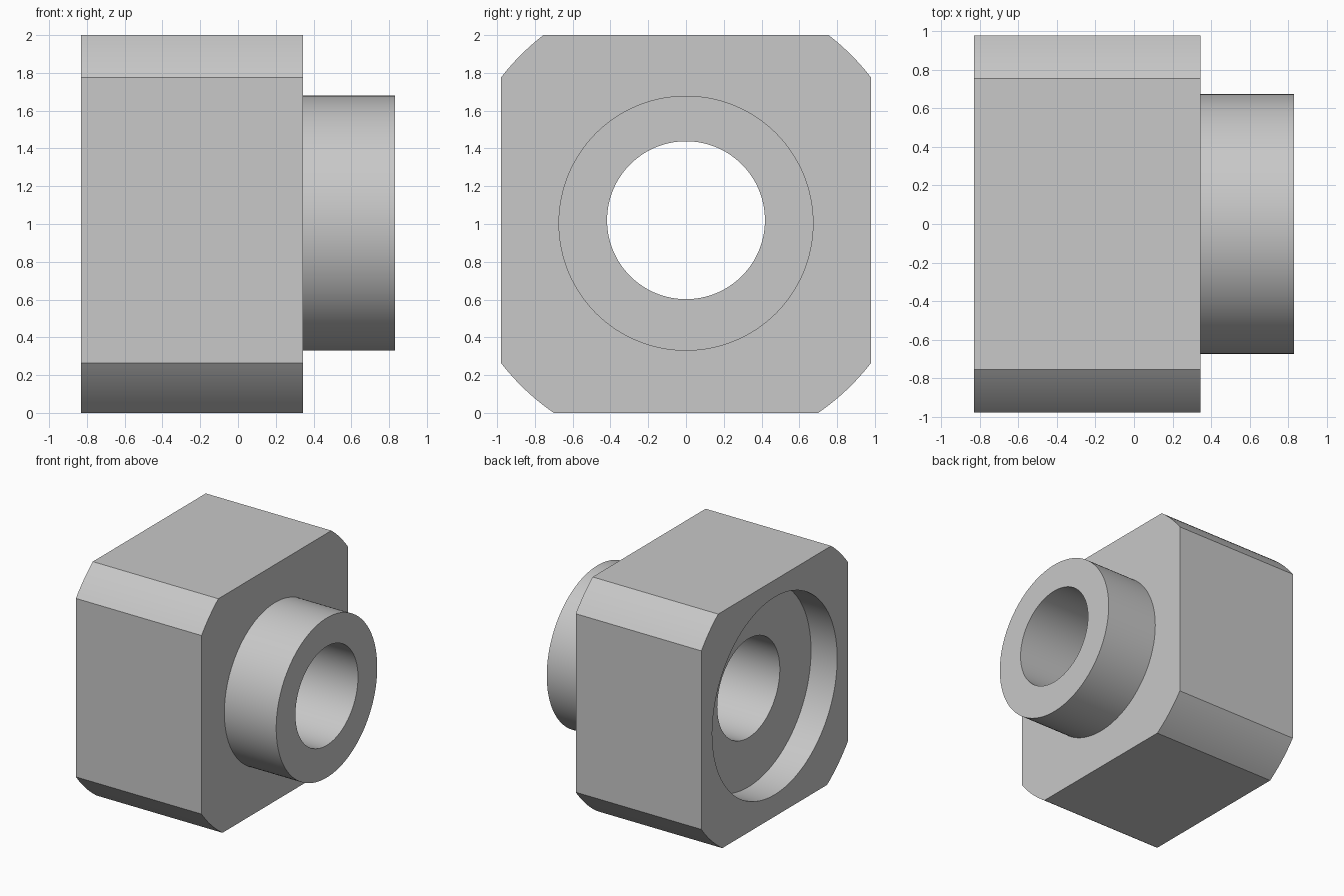
import bpy, bmesh, math

if "Cube" in bpy.data.objects:
    bpy.data.objects.remove(bpy.data.objects["Cube"])

X_BACK, X_FLOOR, X_FACE, X_END = -0.83, -0.585, 0.345, 0.83
AXIS_Z, BOSS_Z = 1.02, 1.004          # bore axis and slightly lower boss axis
HALF_W, HEIGHT, CORNER_R = 0.98, 2.0, 1.237

grey = bpy.data.materials.new("plain grey")
grey.diffuse_color = (0.578, 0.578, 0.578, 1)
grey.use_nodes = True
grey.node_tree.nodes["Principled BSDF"].inputs["Base Color"].default_value = grey.diffuse_color


def extrude_x(name, profile, x0, x1):
    """Solid made from a (y, z) outline extruded along x."""
    bm = bmesh.new()
    face = bm.faces.new([bm.verts.new((x0, y, z)) for y, z in profile])
    moved = bmesh.ops.extrude_face_region(bm, geom=[face])["geom"]
    verts = [g for g in moved if isinstance(g, bmesh.types.BMVert)]
    bmesh.ops.translate(bm, verts=verts, vec=(x1 - x0, 0, 0))
    bmesh.ops.recalc_face_normals(bm, faces=bm.faces)
    mesh = bpy.data.meshes.new(name)
    bm.to_mesh(mesh)
    bm.free()
    mesh.materials.append(grey)
    obj = bpy.data.objects.new(name, mesh)
    bpy.context.collection.objects.link(obj)
    return obj


def circle(r, cz, n=128):
    return [(r * math.cos(2 * math.pi * i / n), cz + r * math.sin(2 * math.pi * i / n))
            for i in range(n)]


def combine(target, tool, operation):
    """Apply a boolean and discard the tool."""
    mod = target.modifiers.new(tool.name, "BOOLEAN")
    mod.operation, mod.object, mod.solver = operation, tool, "EXACT"
    bpy.context.view_layer.objects.active = target
    bpy.ops.object.modifier_apply(modifier=mod.name)
    bpy.data.objects.remove(tool)


# Square block whose corners are turned round about the bore axis
profile = []
side = math.acos(HALF_W / CORNER_R)                   # angle where arc meets the sides
top = math.asin((HEIGHT - AXIS_Z) / CORNER_R)         # ... the top
bottom = math.asin(AXIS_Z / CORNER_R)                 # ... the base
for a0, a1 in ((side, top), (math.pi - top, math.pi - side),
               (math.pi + side, math.pi + bottom), (-bottom, -side)):
    for i in range(13):
        a = a0 + (a1 - a0) * i / 12
        profile.append((CORNER_R * math.cos(a), AXIS_Z + CORNER_R * math.sin(a)))
body = extrude_x("bearing_block", profile, X_BACK, X_FACE)

# Round boss, through bore and counterbore at the back
combine(body, extrude_x("boss", circle(0.675, BOSS_Z), 0.1, X_END), "UNION")
combine(body, extrude_x("bore_cutter", circle(0.418, AXIS_Z), -1.2, 1.2), "DIFFERENCE")
combine(body, extrude_x("counterbore_cutter", circle(0.835, AXIS_Z), -1.2, X_FLOOR), "DIFFERENCE")

# Smooth curved walls, crisp edges
bpy.ops.object.select_all(action="DESELECT")
body.select_set(True)
bpy.context.view_layer.objects.active = body
bpy.ops.object.shade_smooth_by_angle(angle=math.radians(15))
